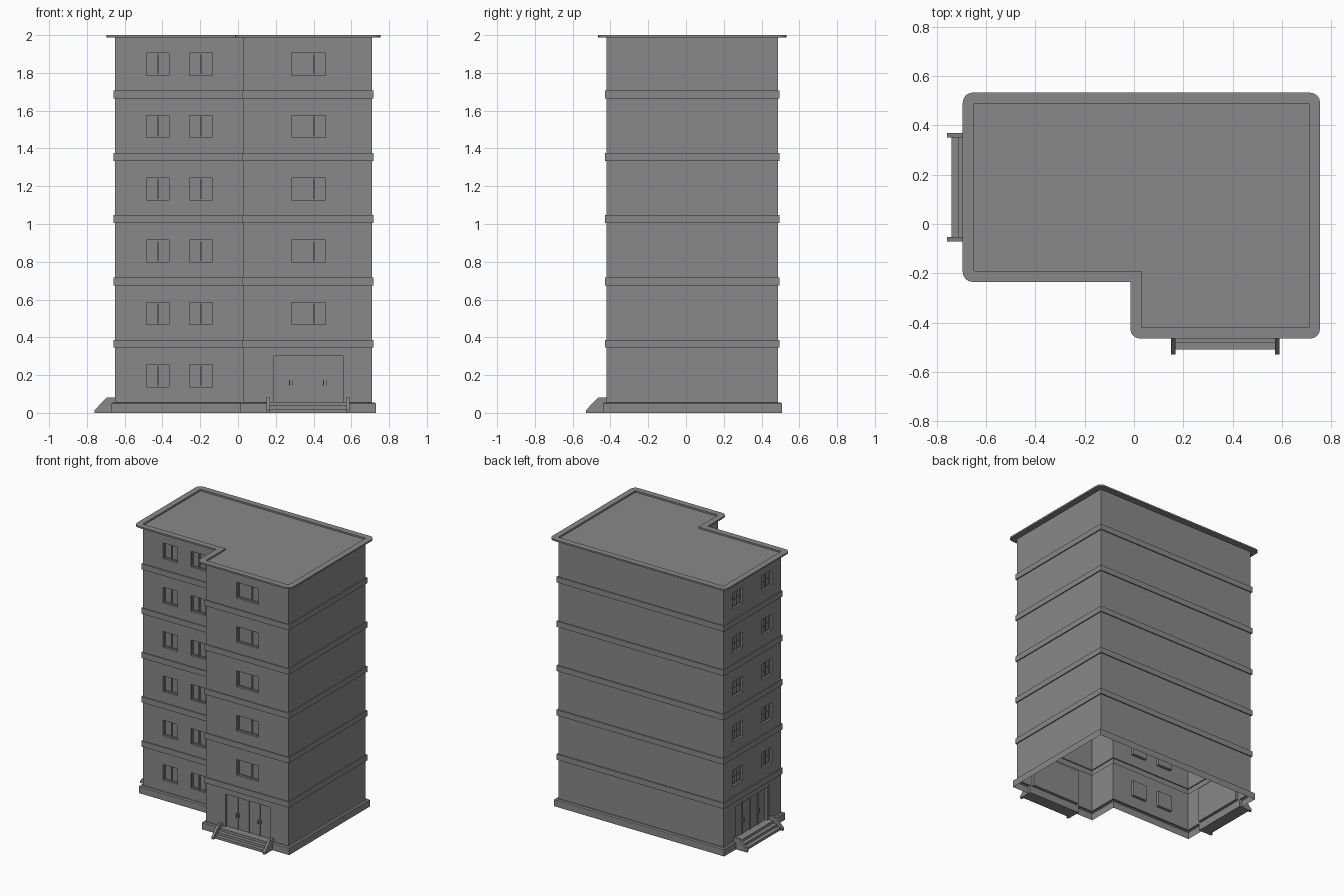
import bpy, bmesh, math
from mathutils import Matrix, Vector

cube = bpy.data.objects.get("Cube")
if cube:
    bpy.data.objects.remove(cube, do_unlink=True)

grey = bpy.data.materials.new("concrete_grey")
grey.use_nodes = True
colour = (0.25, 0.25, 0.25, 1)
grey.diffuse_color = colour
grey.node_tree.nodes["Principled BSDF"].inputs["Base Color"].default_value = colour

# Main dimensions
LEFT, RIGHT, FRONT, BACK = -0.65, 0.71, -0.42, 0.488
STEP_X, STEP_Y = 0.03, -0.19
BASE, ROOF, STOREY = 0.056, 1.988, 0.3298
DEPTH = 0.022
BANDS = [(0.345 + i * STOREY, 0.387 + i * STOREY) for i in range(5)]
# Plan corners with the outward diagonal of each
PLAN = [(LEFT, STEP_Y, -1, -1), (STEP_X, STEP_Y, -1, -1), (STEP_X, FRONT, -1, -1),
        (RIGHT, FRONT, 1, -1), (RIGHT, BACK, 1, 1), (LEFT, BACK, -1, 1)]


def finish(name, bm, matrix=Matrix()):
    mesh = bpy.data.meshes.new(name)
    bm.to_mesh(mesh)
    bm.free()
    mesh.materials.append(grey)
    obj = bpy.data.objects.new(name, mesh)
    obj.matrix_world = matrix
    bpy.context.collection.objects.link(obj)
    return obj


def quad(bm, *points):
    bm.faces.new([bm.verts.new(p) for p in points])


def box(bm, x0, x1, y0, y1, z0, z1):
    centre = Vector((x0 + x1, y0 + y1, z0 + z1)) / 2
    size = Matrix.Diagonal((x1 - x0, y1 - y0, z1 - z0, 1))
    bmesh.ops.create_cube(bm, size=1, matrix=Matrix.Translation(centre) @ size)


def sweep(name, profile):
    """Carry an (offset, height) profile around the plan."""
    bm = bmesh.new()
    rings = [[bm.verts.new((x + sx * o, y + sy * o, z)) for x, y, sx, sy in PLAN]
             for o, z in profile]
    for low, high in zip(rings, rings[1:]):
        for i in range(len(PLAN)):
            j = (i + 1) % len(PLAN)
            bm.faces.new((low[i], low[j], high[j], high[i]))
    finish(name, bm)


def wall(name, matrix, u0, u1, holes=()):
    """Wall sheet with openings, left open behind the storey bands."""
    bm = bmesh.new()
    us = sorted({u0, u1, *[u for h in holes for u in h[:2]]})
    zs = sorted({BASE, ROOF, *[z for h in holes for z in h[2:]], *[z for b in BANDS for z in b]})
    for a, b in zip(us, us[1:]):
        for c, d in zip(zs, zs[1:]):
            u, z = (a + b) / 2, (c + d) / 2
            in_hole = any(h[0] < u < h[1] and h[2] < z < h[3] for h in holes)
            if not in_hole and not any(lo < z < hi for lo, hi in BANDS):
                quad(bm, (a, 0, c), (b, 0, c), (b, 0, d), (a, 0, d))
    bmesh.ops.remove_doubles(bm, verts=bm.verts, dist=0.0001)
    finish(name, bm, matrix)


def recess(bm, u0, u1, z0, z1):
    rim = [(u0, z0), (u1, z0), (u1, z1), (u0, z1)]
    for (a, c), (b, d) in zip(rim, rim[1:] + rim[:1]):
        quad(bm, (a, 0, c), (b, 0, d), (b, DEPTH, d), (a, DEPTH, c))
    quad(bm, *[(u, DEPTH, z) for u, z in rim])


def frame(bm, u0, u1, z0, z1, t, y0, sill=True):
    box(bm, u0, u0 + t, y0, DEPTH, z0, z1)
    box(bm, u1 - t, u1, y0, DEPTH, z0, z1)
    box(bm, u0 + t, u1 - t, y0, DEPTH, z1 - t, z1)
    if sill:
        box(bm, u0 + t, u1 - t, y0, DEPTH, z0, z0 + t)


def window(name, matrix, hole, split, crossbar):
    u0, u1, z0, z1 = hole
    bm = bmesh.new()
    recess(bm, *hole)
    frame(bm, *hole, 0.006, 0.016)
    mid = u0 + (u1 - u0) * split
    box(bm, mid - 0.004, mid + 0.004, 0.012, DEPTH, z0, z1)
    if crossbar:
        z = (z0 + z1) / 2
        box(bm, u0, u1, 0.014, DEPTH, z - 0.003, z + 0.003)
    finish(name, bm, matrix)


def entrance(side, matrix, hole):
    u0, u1, z0, z1 = hole
    mid = (u0 + u1) / 2
    # Door frame, posts and handles
    bm = bmesh.new()
    recess(bm, *hole)
    frame(bm, *hole, 0.018, 0.005, False)
    for k in (-1, 0, 1):
        u = mid + k * 0.09
        box(bm, u - 0.003, u + 0.003, 0.015, DEPTH, z0, z1 - 0.018)
    for k in (-1, 1):
        for s in (-1, 1):
            u = mid + k * 0.09 + s * 0.009
            box(bm, u - 0.002, u + 0.002, 0.008, DEPTH, 0.145, 0.175)
    finish(side + "_doors", bm, matrix)
    # Treads
    bm = bmesh.new()
    for i, out in enumerate((0.09, 0.062, 0.034)):
        box(bm, u0, u1, -out, 0, 0.019 * i, 0.019 * (i + 1))
    finish(side + "_steps", bm, matrix)
    # Sloping side walls of the steps
    bm = bmesh.new()
    outline = [(0, 0), (-0.109, 0), (-0.109, 0.015), (-0.045, 0.082), (0, 0.082)]
    for u in (u0 - 0.018, u1):
        face = bm.faces.new([bm.verts.new((u, y, z)) for y, z in outline])
        moved = bmesh.ops.extrude_face_region(bm, geom=[face])["geom"]
        verts = [v for v in moved if isinstance(v, bmesh.types.BMVert)]
        bmesh.ops.translate(bm, verts=verts, vec=(0.018, 0, 0))
    bmesh.ops.recalc_face_normals(bm, faces=bm.faces)
    finish(side + "_step_sides", bm, matrix)


def facade(side, matrix, u0, u1, spans, floors, split, crossbar=False, door=None):
    holes = [(a, b, 0.138 + f * STOREY, 0.255 + f * STOREY) for f in floors for a, b in spans]
    for hole in holes:
        window(side + "_window", matrix, hole, split, crossbar)
    if door:
        entrance(side, matrix, door)
    wall(side + "_wall", matrix, u0, u1, holes + ([door] if door else []))


def place(x, y, degrees=0):
    return Matrix.Translation((x, y, 0)) @ Matrix.Rotation(math.radians(degrees), 4, "Z")


# Walls with windows and doors
facade("front_recessed", place(0, STEP_Y), LEFT, STEP_X,
       [(-0.484, -0.364), (-0.256, -0.136)], range(6), 0.5)
facade("front_wing", place(0, FRONT), STEP_X, RIGHT, [(0.283, 0.463)], range(1, 6), 0.65,
       door=(0.169, 0.573, BASE, 0.318))
half = (BACK - STEP_Y) / 2
facade("right_side", place(LEFT, STEP_Y + half, -90), -half, half,
       [(-0.23, -0.114), (0.114, 0.23)], range(1, 6), 0.5, True,
       door=(-0.202, 0.202, BASE, 0.318))
# Plain walls
wall("wing_inner_wall", place(STEP_X, 0, -90), -STEP_Y, -FRONT)
wall("left_side_wall", place(RIGHT, 0, 90), FRONT, BACK)
wall("back_wall", place(0, BACK, 180), -RIGHT, -LEFT)

# Plinth and storey bands
sweep("plinth", [(0.02, 0), (0.02, 0.05), (0.012, BASE), (0, BASE)])
for lo, hi in BANDS:
    sweep("storey_band", [(0, lo), (0.008, lo), (0.008, hi), (0, hi)])

# Roof rim with rounded outer corners, and the sunken roof deck
OVER, RADIUS, SEGMENTS = 0.045, 0.04, 4
outer = []
for i, (x, y, sx, sy) in enumerate(PLAN):
    px, py = x + sx * OVER, y + sy * OVER
    if i == 1:
        outer.append((px, py, i))
        continue
    start = math.atan2(sy, sx) - math.pi / 4
    for k in range(SEGMENTS + 1):
        a = start + k * math.pi / 2 / SEGMENTS
        outer.append((px + RADIUS * (math.cos(a) - sx), py + RADIUS * (math.sin(a) - sy), i))
bm = bmesh.new()
TOP = 2.0
edge = {z: [bm.verts.new((x, y, z)) for x, y, i in outer] for z in (ROOF, TOP)}
inner = {z: [bm.verts.new((c[0], c[1], z)) for c in PLAN] for z in (ROOF, TOP)}
for n in range(len(outer)):
    m = (n + 1) % len(outer)
    i, j = outer[n][2], outer[m][2]
    bm.faces.new((edge[ROOF][n], edge[ROOF][m], edge[TOP][m], edge[TOP][n]))
    for z in (ROOF, TOP):
        loop = [edge[z][n], edge[z][m], inner[z][j]] + ([inner[z][i]] if i != j else [])
        bm.faces.new(loop if z == TOP else loop[::-1])
    if i != j:
        bm.faces.new((inner[TOP][i], inner[TOP][j], inner[ROOF][j], inner[ROOF][i]))
bm.faces.new(inner[ROOF])
finish("roof", bm)
